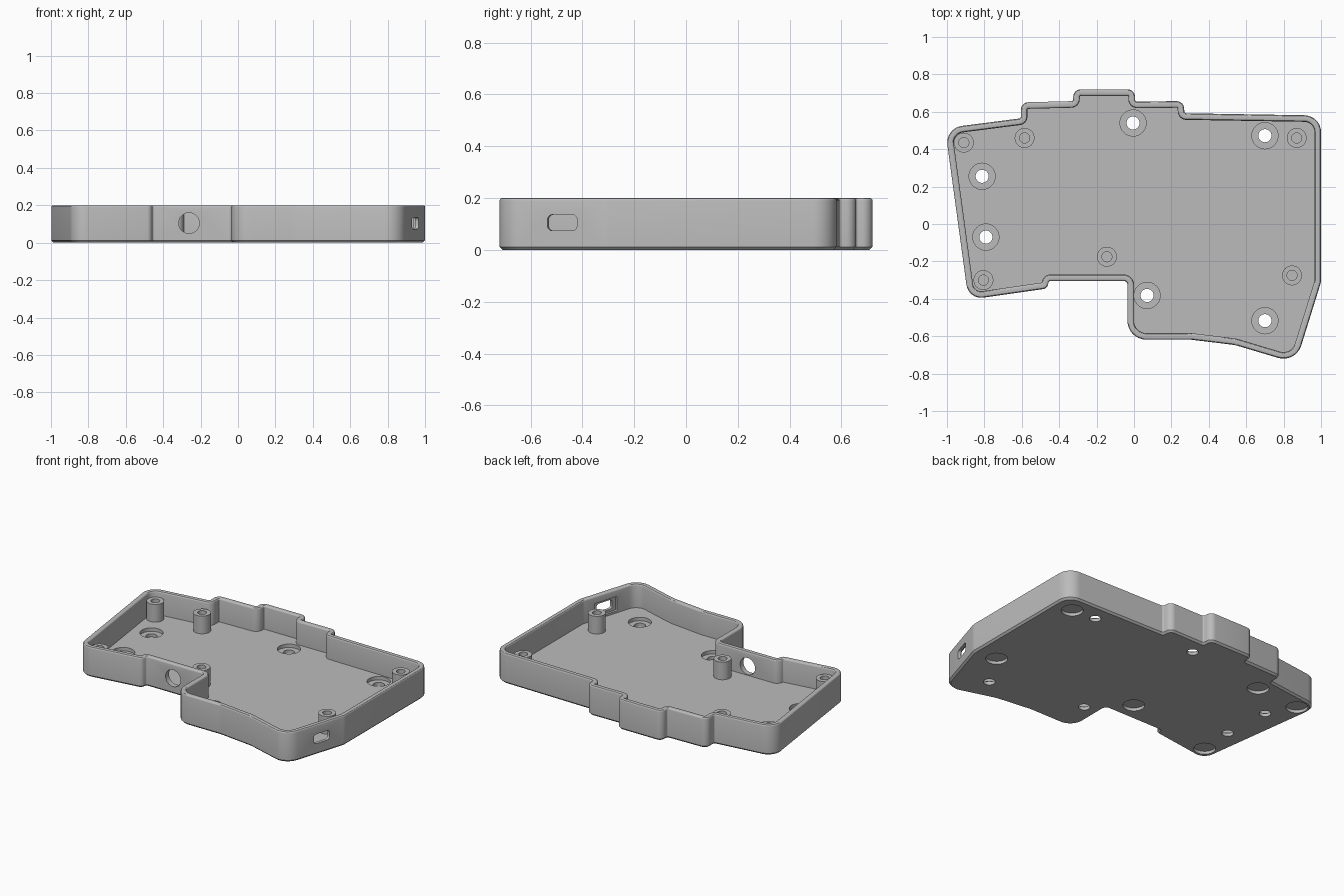
import bpy, bmesh, math
from mathutils import Vector, Matrix

if "Cube" in bpy.data.objects:
    bpy.data.objects.remove(bpy.data.objects["Cube"], do_unlink=True)

HEIGHT, FLOOR, WALL, POST_TOP = 0.2, 0.045, 0.035, 0.162

grey = bpy.data.materials.new("plain_grey")
grey.use_nodes = True
grey.diffuse_color = (0.5, 0.5, 0.5, 1)
grey.node_tree.nodes["Principled BSDF"].inputs["Base Color"].default_value = (0.5, 0.5, 0.5, 1)


def rounded(corners, inset=0.0, steps=8):
    """Counter-clockwise (x, y, radius) corners -> inset outline with arcs."""
    pts = []
    n = len(corners)
    for i in range(n):
        a, p, b = (Vector(corners[k % n][:2]) for k in (i - 1, i, i + 1))
        r = corners[i][2]
        d1, d2 = (p - a).normalized(), (b - p).normalized()
        n1, n2 = Vector((-d1.y, d1.x)), Vector((-d2.y, d2.x))
        side = 1 if d1.cross(d2) > 0 else -1
        miter = (n1 + n2) / (1 + n1.dot(n2))
        r = max(r - side * inset, 0.005)
        centre = p + miter * (inset + side * r)
        turn = math.atan2(d1.cross(d2), d1.dot(d2))
        start = -n1 * side * r
        for k in range(steps + 1):
            pts.append(centre + Matrix.Rotation(turn * k / steps, 2) @ start)
    return pts


def circle(r, count=40):
    return [Vector((r * math.cos(t), r * math.sin(t)))
            for t in (2 * math.pi * k / count for k in range(count))]


def rounded_box(w, h, r):
    x, y = w / 2, h / 2
    return rounded([(-x, -y, r), (x, -y, r), (x, y, r), (-x, y, r)])


def loft(bm, sections, matrix=Matrix()):
    """Skin a stack of (outline, z) sections and cap both ends."""
    rings = [[bm.verts.new(matrix @ Vector((p.x, p.y, z))) for p in pts]
             for pts, z in sections]
    for low, high in zip(rings, rings[1:]):
        for i in range(len(low)):
            j = (i + 1) % len(low)
            bm.faces.new((low[i], low[j], high[j], high[i]))
    bm.faces.new(rings[0][::-1])
    bm.faces.new(rings[-1])


def finish(bm, name):
    bmesh.ops.recalc_face_normals(bm, faces=bm.faces)
    mesh = bpy.data.meshes.new(name)
    bm.to_mesh(mesh)
    bm.free()
    mesh.materials.append(grey)
    obj = bpy.data.objects.new(name, mesh)
    bpy.context.collection.objects.link(obj)
    return obj


def activate(obj):
    bpy.ops.object.select_all(action='DESELECT')
    obj.select_set(True)
    bpy.context.view_layer.objects.active = obj


# Case plan: corner x, y, radius
plan = [
    (-0.885, -0.405, 0.08), (-0.465, -0.345, 0.03), (-0.455, -0.305, 0.01),
    (-0.035, -0.305, 0.02), (-0.035, -0.618, 0.1), (0.3, -0.618, 0.2),
    (0.54, -0.647, 0.2), (0.865, -0.744, 0.1), (1.0, -0.31, 0.1),
    (1.0, 0.58, 0.09), (0.27, 0.592, 0.01), (0.265, 0.657, 0.04),
    (0.005, 0.655, 0.01), (0.005, 0.72, 0.04), (-0.325, 0.72, 0.04),
    (-0.325, 0.657, 0.01), (-0.605, 0.65, 0.04), (-0.605, 0.565, 0.01),
    (-1.01, 0.513, 0.09),
]

# Shell: chamfered base, rounded rim, inner wall and floor
e = 0.01
profile = [(0.012, 0), (0, 0.012)]
arc = [math.radians(a) for a in (0, 30, 60, 90)]
profile += [(e - e * math.cos(t), HEIGHT - e + e * math.sin(t)) for t in arc]
profile += [(WALL - e + e * math.sin(t), HEIGHT - e + e * math.cos(t)) for t in arc]
profile.append((WALL, FLOOR))
bm = bmesh.new()
loft(bm, [(rounded(plan, inset), z) for inset, z in profile])
shell = finish(bm, "case_shell")

posts = [(-0.91, 0.435), (-0.585, 0.46), (0.87, 0.46),
         (0.845, -0.275), (-0.145, -0.175), (-0.805, -0.30)]
screws = [(-0.812, 0.255), (-0.792, -0.07), (-0.005, 0.54),
          (0.7, 0.472), (0.07, -0.382), (0.7, -0.517)]

cut = bmesh.new()
# Stepped screw holes through the floor
for x, y in screws:
    loft(cut, [(circle(0.035), -0.05), (circle(0.035), 0.022),
               (circle(0.07), 0.022), (circle(0.07), FLOOR + 0.02)],
         Matrix.Translation((x, y, 0)))
# Round foot recesses under the posts
for x, y in posts:
    loft(cut, [(circle(0.066), -0.05), (circle(0.066), 0.02)],
         Matrix.Translation((x, y, 0)))
# Round cable opening in the front notch wall
loft(cut, [(circle(0.055), -0.06), (circle(0.055), 0.08)],
     Matrix.Translation((-0.262, -0.305, 0.105)) @ Matrix.Rotation(math.pi / 2, 4, 'X'))
# Port slot in the slanted side wall, with a wider pocket inside
out = Vector((0.955, -0.297, 0)).normalized()
up = Vector((0, 0, 1))
along = up.cross(out)
frame = Matrix((along, up, out)).transposed().to_4x4()
frame.translation = (0.948, -0.478, 0.105)
loft(cut, [(rounded_box(0.17, 0.095, 0.006), -0.08), (rounded_box(0.17, 0.095, 0.006), -0.02),
           (rounded_box(0.12, 0.062, 0.02), -0.02), (rounded_box(0.12, 0.062, 0.02), 0.05)], frame)
cutter = finish(cut, "opening_cutter")
cutter.hide_render = True

activate(shell)
mod = shell.modifiers.new("openings", 'BOOLEAN')
mod.operation = 'DIFFERENCE'
mod.solver = 'EXACT'
mod.object = cutter
bpy.ops.object.modifier_apply(modifier=mod.name)
bpy.data.objects.remove(cutter, do_unlink=True)

# Hollow standoff posts
bm = bmesh.new()
for x, y in posts:
    loft(bm, [(circle(0.053), FLOOR - 0.005), (circle(0.053), POST_TOP),
              (circle(0.027), POST_TOP), (circle(0.027), FLOOR + 0.01)],
         Matrix.Translation((x, y, 0)))
standoffs = finish(bm, "standoff_posts")

for obj in (shell, standoffs):
    activate(obj)
    bpy.ops.object.shade_smooth_by_angle(angle=math.radians(30))
